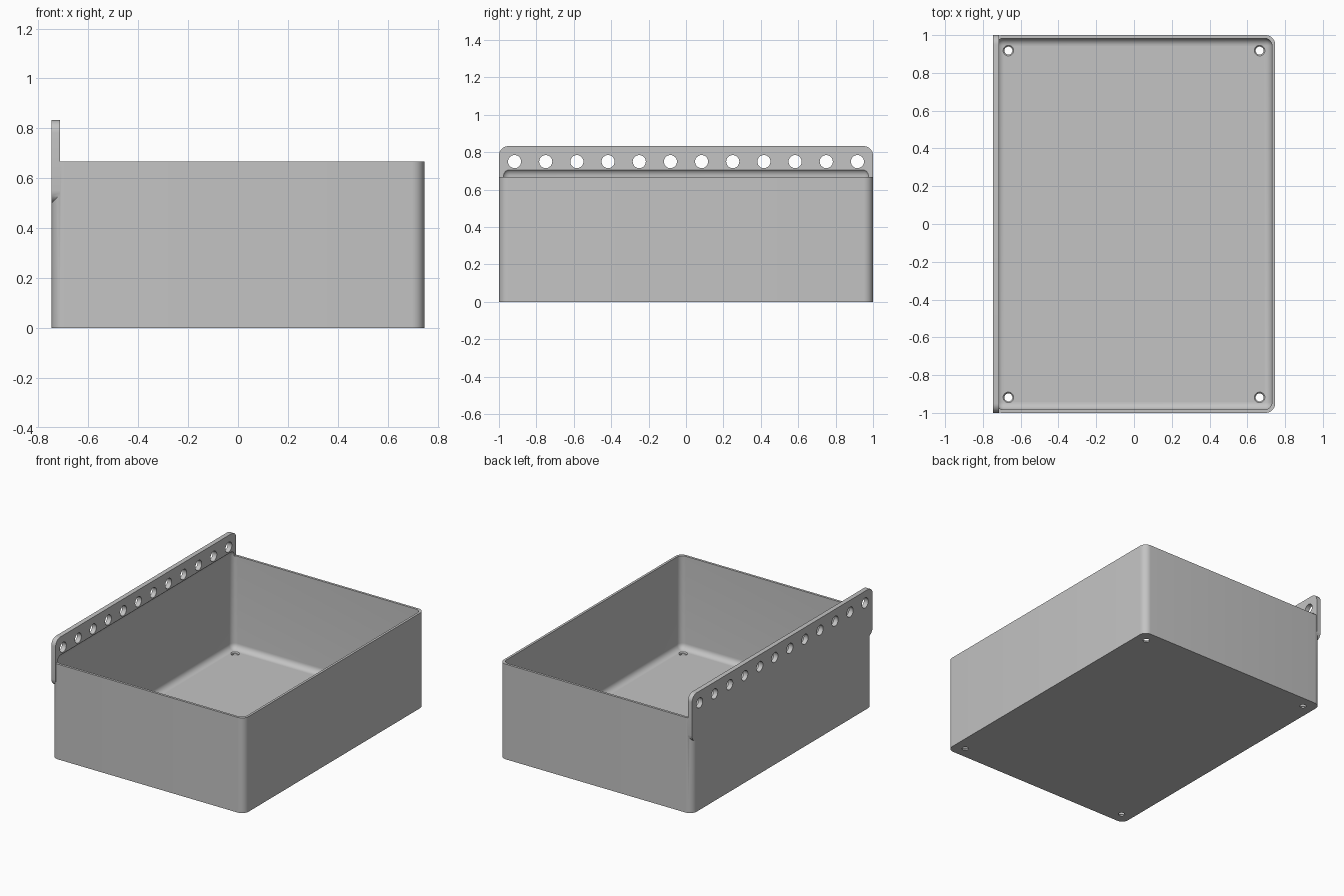
import bpy, bmesh
from math import pi
from mathutils import Matrix, Vector

if "Cube" in bpy.data.objects:
    bpy.data.objects.remove(bpy.data.objects["Cube"])

HALF_X, HALF_Y, HEIGHT = 0.747, 1.0, 0.667
WALL, FLANGE = 0.0167, 0.033

grey = bpy.data.materials.new("plain_grey")
grey.use_nodes = True
grey.diffuse_color = (0.55, 0.55, 0.55, 1)
grey.node_tree.nodes["Principled BSDF"].inputs["Base Color"].default_value = (0.55, 0.55, 0.55, 1)


def make_object(name, bm):
    mesh = bpy.data.meshes.new(name)
    bm.to_mesh(mesh)
    bm.free()
    mesh.materials.append(grey)
    obj = bpy.data.objects.new(name, mesh)
    bpy.context.collection.objects.link(obj)
    return obj


def rounded_box(name, low, high, radius, axes):
    """Box between two corners, rounding the edges that run along the given axes."""
    low, high = Vector(low), Vector(high)
    bm = bmesh.new()
    bmesh.ops.create_cube(bm, size=1)
    bmesh.ops.scale(bm, vec=high - low, verts=bm.verts)
    bmesh.ops.translate(bm, vec=(low + high) / 2, verts=bm.verts)
    edges = [e for e in bm.edges
             if any(abs(e.verts[0].co[a] - e.verts[1].co[a]) > 1e-4 for a in axes)]
    bmesh.ops.bevel(bm, geom=edges, offset=radius, segments=8, profile=0.5, affect='EDGES')
    return make_object(name, bm)


def round_cutters(name, centres, r1, r2, depth, turn):
    """One cutter holding a cylinder or cone at each centre."""
    bm = bmesh.new()
    for c in centres:
        bmesh.ops.create_cone(bm, cap_ends=True, segments=32, radius1=r1, radius2=r2,
                              depth=depth, matrix=Matrix.Translation(c) @ turn)
    return make_object(name, bm)


def combine(target, other, operation):
    mod = target.modifiers.new(operation.title(), 'BOOLEAN')
    mod.operation, mod.solver, mod.object = operation, 'EXACT', other
    bpy.context.view_layer.objects.active = target
    bpy.ops.object.modifier_apply(modifier=mod.name)
    bpy.data.objects.remove(other)


# Outer body and hanging flange along the -x side
tray = rounded_box("tray_with_flange", (-HALF_X, -HALF_Y, 0), (HALF_X, HALF_Y, HEIGHT), 0.05, [2])
flange = rounded_box("flange", (-HALF_X, -HALF_Y, 0.5), (FLANGE - HALF_X, HALF_Y, 0.833), 0.05, [0])
combine(tray, flange, 'UNION')

# Round-edged cavity, which also hollows the foot of the flange
cavity = rounded_box("cavity", (WALL - HALF_X, WALL - HALF_Y, WALL),
                     (HALF_X - WALL, HALF_Y - WALL, 0.714), 0.04, [0, 1, 2])
combine(tray, cavity, 'DIFFERENCE')

# Row of holes in the flange
row = [(-HALF_X + FLANGE / 2, (i - 5.5) / 6, 0.75) for i in range(12)]
combine(tray, round_cutters("flange_holes", row, 0.035, 0.035, 0.2, Matrix.Rotation(pi / 2, 4, 'Y')),
        'DIFFERENCE')

# Countersunk drain holes in the floor corners
corners = [(x, y) for x in (-0.665, 0.665) for y in (-0.918, 0.918)]
straight = Matrix.Identity(4)
combine(tray, round_cutters("floor_holes", [(x, y, 0) for x, y in corners],
                            0.021, 0.021, 0.1, straight), 'DIFFERENCE')
combine(tray, round_cutters("floor_countersinks", [(x, y, WALL) for x, y in corners],
                            0.0205, 0.0355, 0.015, straight), 'DIFFERENCE')

# Smooth the curves and keep the edges sharp
bpy.ops.object.select_all(action='DESELECT')
tray.select_set(True)
bpy.context.view_layer.objects.active = tray
bpy.ops.object.shade_smooth_by_angle(angle=pi / 6)
